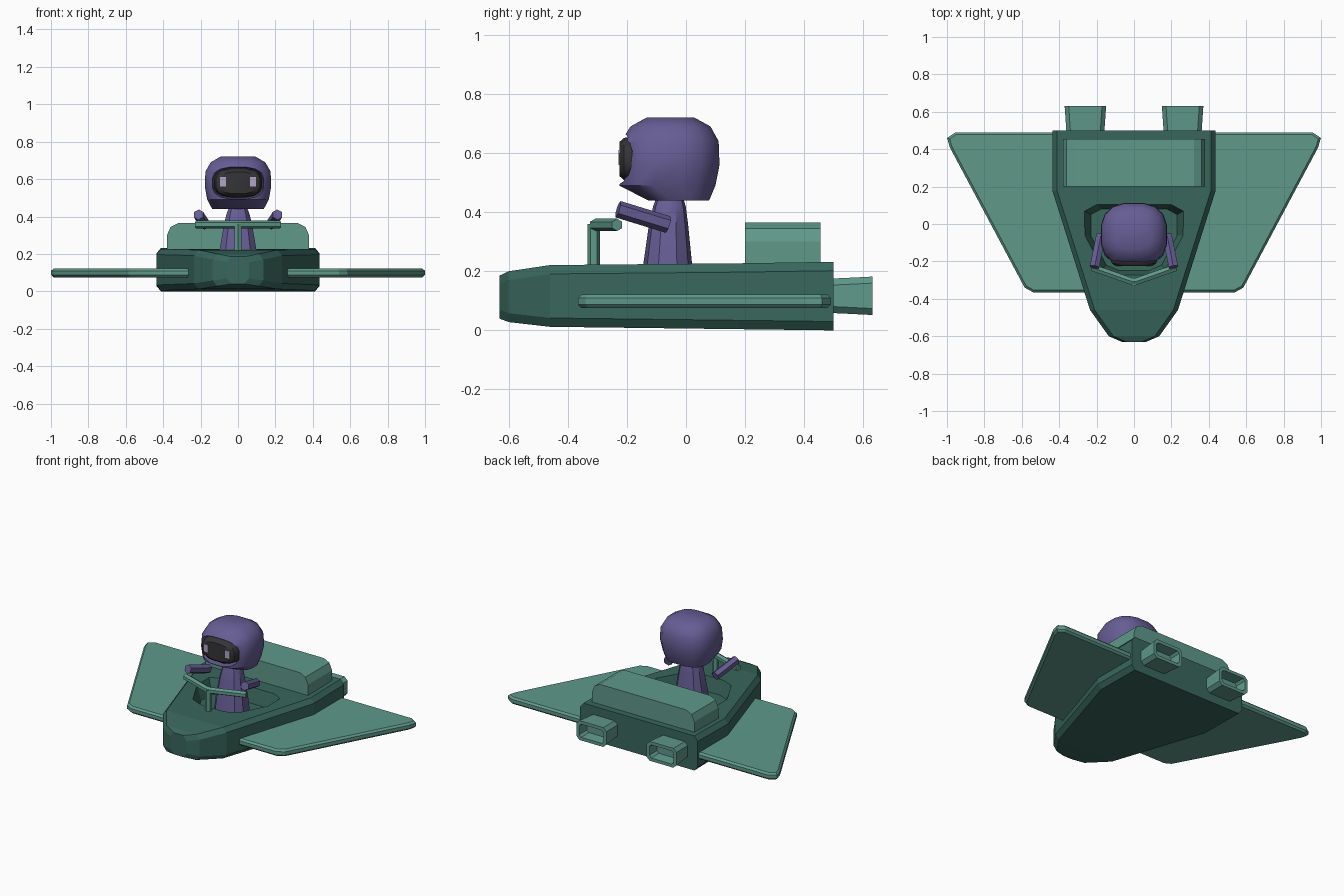
import bpy, bmesh, math
from mathutils import Vector

if "Cube" in bpy.data.objects:
    bpy.data.objects.remove(bpy.data.objects["Cube"])


def material(name, rgb):
    m = bpy.data.materials.new(name)
    m.diffuse_color = (*rgb, 1)
    m.use_nodes = True
    m.node_tree.nodes["Principled BSDF"].inputs["Base Color"].default_value = m.diffuse_color
    return m


HULL = material("dark_green", (0.040, 0.135, 0.108))
TRIM = material("light_green", (0.115, 0.320, 0.255))
SUIT = material("purple", (0.135, 0.110, 0.300))
DARK = material("visor_grey", (0.035, 0.035, 0.038))
PALE = material("pale_lilac", (0.450, 0.380, 0.560))


def loft(name, rings, mat, mirror=False, smooth=None):
    """Skin a list of equal-length point rings and cap both ends."""
    bm = bmesh.new()
    vs = [[bm.verts.new(p) for p in r] for r in rings]
    n = len(vs[0])
    for a, b in zip(vs, vs[1:]):
        for i in range(n):
            j = (i + 1) % n
            bm.faces.new((a[i], a[j], b[j], b[i]))
    bm.faces.new(vs[0])
    bm.faces.new(vs[-1])
    bmesh.ops.recalc_face_normals(bm, faces=bm.faces)
    me = bpy.data.meshes.new(name)
    bm.to_mesh(me)
    bm.free()
    me.materials.append(mat)
    ob = bpy.data.objects.new(name, me)
    bpy.context.collection.objects.link(ob)
    if smooth:
        activate(ob)
        bpy.ops.object.shade_smooth_by_angle(angle=math.radians(smooth))
    if mirror:
        ob.modifiers.new("mirror", 'MIRROR').use_mirror_merge = False
    return ob


def activate(ob):
    bpy.ops.object.select_all(action='DESELECT')
    ob.select_set(True)
    bpy.context.view_layer.objects.active = ob


def cut(ob, cutter):
    m = ob.modifiers.new("cut", 'BOOLEAN')
    m.operation, m.solver, m.object = 'DIFFERENCE', 'EXACT', cutter
    activate(ob)
    bpy.ops.object.modifier_apply(modifier=m.name)
    bpy.data.objects.remove(cutter)


def oval(a, b, n=16, power=2.0):
    """Superellipse outline with half sizes a and b."""
    pts = []
    for i in range(n):
        t = 2 * math.pi * (i + 0.5) / n
        c, s = math.cos(t), math.sin(t)
        pts.append((a * math.copysign(abs(c) ** (2 / power), c),
                    b * math.copysign(abs(s) ** (2 / power), s)))
    return pts


def symmetric(half):
    return half + [(-x, y) for x, y in reversed(half)]


def tube(name, path, r, mat, sides=6, up=(0, 0, 1), **kw):
    path = [Vector(p) for p in path]
    rings = []
    for i, p in enumerate(path):
        t = (path[min(i + 1, len(path) - 1)] - path[max(i - 1, 0)]).normalized()
        u = t.cross(Vector(up)).normalized()
        v = u.cross(t)
        rings.append([p + r * (math.cos(a) * u + math.sin(a) * v)
                      for a in (2 * math.pi * (k + 0.5) / sides for k in range(sides))])
    return loft(name, rings, mat, **kw)


# Hull: chamfered cross-sections from nose to stern
rings = []
for y, w, lo, hi in [(-0.632, 0.06, 0.04, 0.185), (-0.60, 0.135, 0.028, 0.20),
                     (-0.46, 0.235, 0.012, 0.221), (0.18, 0.437, 0.004, 0.227),
                     (0.50, 0.437, 0.0, 0.232)]:
    half = [(w - 0.025, lo), (w, lo + 0.03), (w, hi - 0.03), (w - 0.025, hi)]
    rings.append([(x, y, z) for x, z in symmetric(half)])
hull = loft("hull", rings, HULL)

# Cockpit recess
well = symmetric([(0.09, -0.275), (0.17, -0.24), (0.265, -0.06), (0.265, 0.07), (0.20, 0.105)])
cut(hull, loft("cockpit_cutter",
               [[(x * s, -0.08 + (y + 0.08) * s, z) for x, y in well]
                for z, s in ((0.13, 0.87), (0.23, 1.0), (0.3, 1.0))], HULL))

# Wings
plan = [(0.20, -0.365), (0.54, -0.365), (0.585, -0.34), (0.985, 0.41),
        (0.999, 0.46), (0.955, 0.49), (0.37, 0.49)]
wing = loft("wings", [[(x, y, z) for x, y in plan] for z in (0.075, 0.122)], TRIM)
bev = wing.modifiers.new("bevel", 'BEVEL')
bev.width, bev.segments = 0.012, 1
bev.limit_method, bev.angle_limit = 'ANGLE', math.radians(75)
wing.modifiers.new("mirror", 'MIRROR').use_mirror_merge = False

# Rear box
box = symmetric([(0.38, 0.22), (0.38, 0.30), (0.36, 0.345), (0.32, 0.365)])
loft("rear_box", [[(x, y, z) for x, z in box] for y in (0.20, 0.455)], TRIM)

# Hollow exhausts
def nozzle_ring(y, a, b, c=0.022):
    q = [(a, -b + c), (a, b - c), (a - c, b)]
    pts = [(a - c, -b)] + q + [(-x, z) for x, z in reversed(q)] + [(c - a, -b)]
    return [(0.26 + x, y, 0.117 + z) for x, z in pts]


loft("exhausts", [nozzle_ring(0.47, 0.100, 0.057), nozzle_ring(0.632, 0.111, 0.065),
                  nozzle_ring(0.632, 0.090, 0.044, 0.014),
                  nozzle_ring(0.56, 0.084, 0.038, 0.014)], TRIM, mirror=True)

# Steering bar and post
tube("steering_bar", [(-0.225, -0.233, 0.357), (-0.16, -0.255, 0.357), (-0.012, -0.307, 0.357),
                      (0.012, -0.307, 0.357), (0.16, -0.255, 0.357), (0.225, -0.233, 0.357)],
     0.021, TRIM)
tube("steering_post", [(0, -0.312, 0.20), (0, -0.312, 0.36)], 0.021, TRIM, up=(0, 1, 0))

# Pilot body
loft("body", [[(x, y + cy, z) for x, y in oval(a, b, 10, 2.4)]
              for z, a, b, cy in [(0.125, 0.113, 0.095, -0.062), (0.22, 0.103, 0.083, -0.062),
                                  (0.36, 0.078, 0.066, -0.059), (0.42, 0.062, 0.055, -0.056),
                                  (0.46, 0.045, 0.042, -0.055)]], SUIT, smooth=35)

# Arms
tube("arms", [(0.177, -0.06, 0.358), (0.211, -0.23, 0.41)], 0.029, SUIT,
     mirror=True, smooth=30)

# Helmet with a flared visor opening
rings = []
for z, w, front, back in [(0.44, 0.140, -0.13, 0.08), (0.49, 0.167, -0.228, 0.102),
                          (0.56, 0.180, -0.232, 0.116), (0.64, 0.177, -0.222, 0.113),
                          (0.69, 0.148, -0.19, 0.085), (0.72, 0.095, -0.135, 0.03)]:
    rings.append([(x, y + (front + back) / 2, z)
                  for x, y in oval(w, (back - front) / 2, 16, 2.6)])
helmet = loft("helmet", rings, SUIT)


def face_ring(y, s):
    return [(x * s, y, 0.58 + z * s) for x, z in oval(0.140, 0.084, 16, 2.8)]


cut(helmet, loft("visor_cutter", [face_ring(-0.145, 0.95), face_ring(-0.3, 1.12)], SUIT))
activate(helmet)
bpy.ops.object.shade_smooth_by_angle(angle=math.radians(32))

# Visor and eyes
loft("visor", [face_ring(-0.13, 0.94), face_ring(-0.175, 0.93), face_ring(-0.21, 0.86),
               face_ring(-0.225, 0.70)], DARK, smooth=35)
loft("eyes", [[(0.08 + x, y, 0.585 + z) for x, z in
               ((-0.017, -0.025), (0.017, -0.025), (0.017, 0.025), (-0.017, 0.025))]
              for y in (-0.19, -0.228)], PALE, mirror=True)
